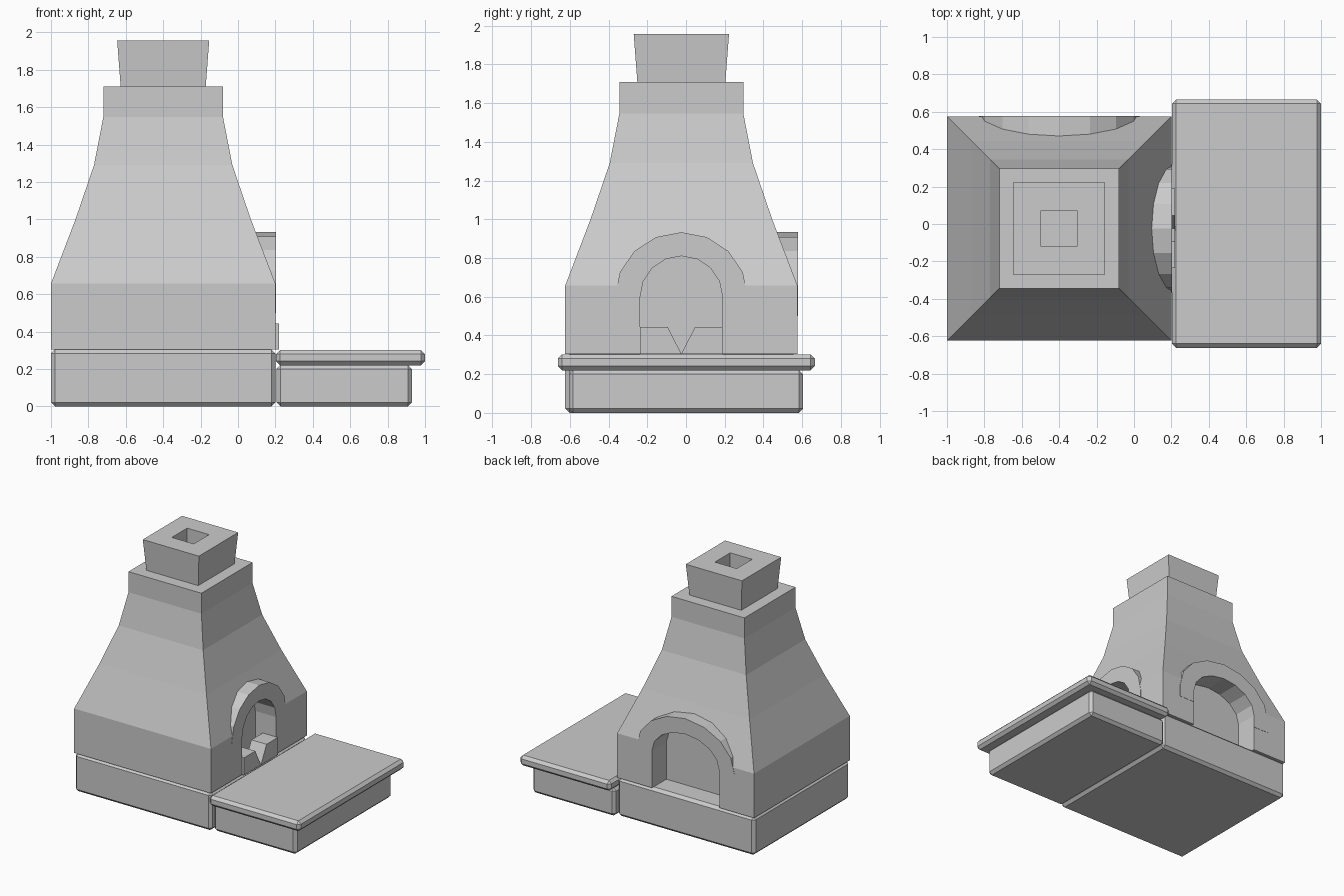
import bpy, bmesh
from math import pi, sin, cos
from mathutils import Matrix

if "Cube" in bpy.data.objects:
    bpy.data.objects.remove(bpy.data.objects["Cube"])

CX, CY = -0.4, -0.024          # centre of the oven body
SPRING = 0.6                   # height of the arch centres


def finish(name, bm):
    bmesh.ops.recalc_face_normals(bm, faces=bm.faces)
    me = bpy.data.meshes.new(name)
    bm.to_mesh(me)
    bm.free()
    ob = bpy.data.objects.new(name, me)
    bpy.context.collection.objects.link(ob)
    return ob


def box(name, x, y, z, bevel):
    bm = bmesh.new()
    bmesh.ops.create_cube(bm, size=1)
    for v in bm.verts:
        v.co = [(a + b) / 2 + c * (b - a) for c, (a, b) in zip(v.co, (x, y, z))]
    bmesh.ops.bevel(bm, geom=bm.edges[:], offset=bevel, segments=1, affect='EDGES')
    return finish(name, bm)


def square_loft(name, profile):
    """Stack of square rings given as (half width, z)."""
    bm = bmesh.new()
    rings = [[bm.verts.new((CX + sx * h, CY + sy * h, z))
              for sx, sy in ((-1, -1), (1, -1), (1, 1), (-1, 1))] for h, z in profile]
    for a, b in zip(rings, rings[1:]):
        for i in range(4):
            j = (i + 1) % 4
            bm.faces.new((a[i], a[j], b[j], b[i]))
    bm.faces.new(rings[0][::-1])
    bm.faces.new(rings[-1])
    return finish(name, bm)


def prism(name, polys, near, far, turn):
    """Extrude (u, z) outlines outward from the body centre, turned about z."""
    bm = bmesh.new()
    for pts in polys:
        f = bm.faces.new([bm.verts.new((near, u, z)) for u, z in pts])
        ext = bmesh.ops.extrude_face_region(bm, geom=[f], use_keep_orig=True)
        for v in ext['geom']:
            if isinstance(v, bmesh.types.BMVert):
                v.co.x = far
    bm.transform(Matrix.Translation((CX, CY, 0)) @ Matrix.Rotation(turn, 4, 'Z'))
    return finish(name, bm)


def arch(half, rise, bottom, n=8):
    curve = [(half * cos(pi * i / n), SPRING + rise * sin(pi * i / n)) for i in range(n + 1)]
    return curve + [(-half, bottom), (half, bottom)]


def boolean(ob, tool, op):
    m = ob.modifiers.new(tool.name, 'BOOLEAN')
    m.object, m.operation, m.solver = tool, op, 'EXACT'
    tool.hide_render = True
    tool.hide_set(True)


# Chamfered plinth, hearth block and overhanging hearth slab
box("plinth", (-1, 0.2), (CY - 0.6, CY + 0.6), (0, 0.305), 0.022)
box("hearth_block", (0.205, 0.93), (-0.605, 0.605), (0, 0.222), 0.022)
box("hearth_slab", (0.203, 1.0), (-0.662, 0.666), (0.22, 0.302), 0.022)

# Tapering oven body
body = square_loft("oven_body", [(0.6, 0.305), (0.6, 0.657), (0.469, 1.0),
                                 (0.37, 1.29), (0.32, 1.547), (0.32, 1.71)])

# Arched hoods and openings on the right (small) and back (wide)
sides = (("right", 0, 0.343, 0.2125), ("back", pi / 2, 0.43, 0.295))
for side, turn, hood_w, _ in sides:
    boolean(body, prism(side + "_hood", [arch(hood_w, 0.333, 0.5)], 0.35, 0.602, turn), 'UNION')
for side, turn, _, open_w in sides:
    boolean(body, prism(side + "_opening", [arch(open_w, 0.21, 0.2)], 0.42, 0.75, turn), 'DIFFERENCE')

# Notched fire guard in the right opening
half = [(0.2125, 0.305), (0.2125, 0.443), (0.07, 0.443), (0, 0.305)]
prism("fire_guard", [half, [(-u, z) for u, z in half]], 0.485, 0.618, 0)

# Flared chimney with a square flue sunk from the top
square_loft("chimney", [(0.227, 1.705), (0.246, 1.956), (0.096, 1.956), (0.096, 1.715)])
